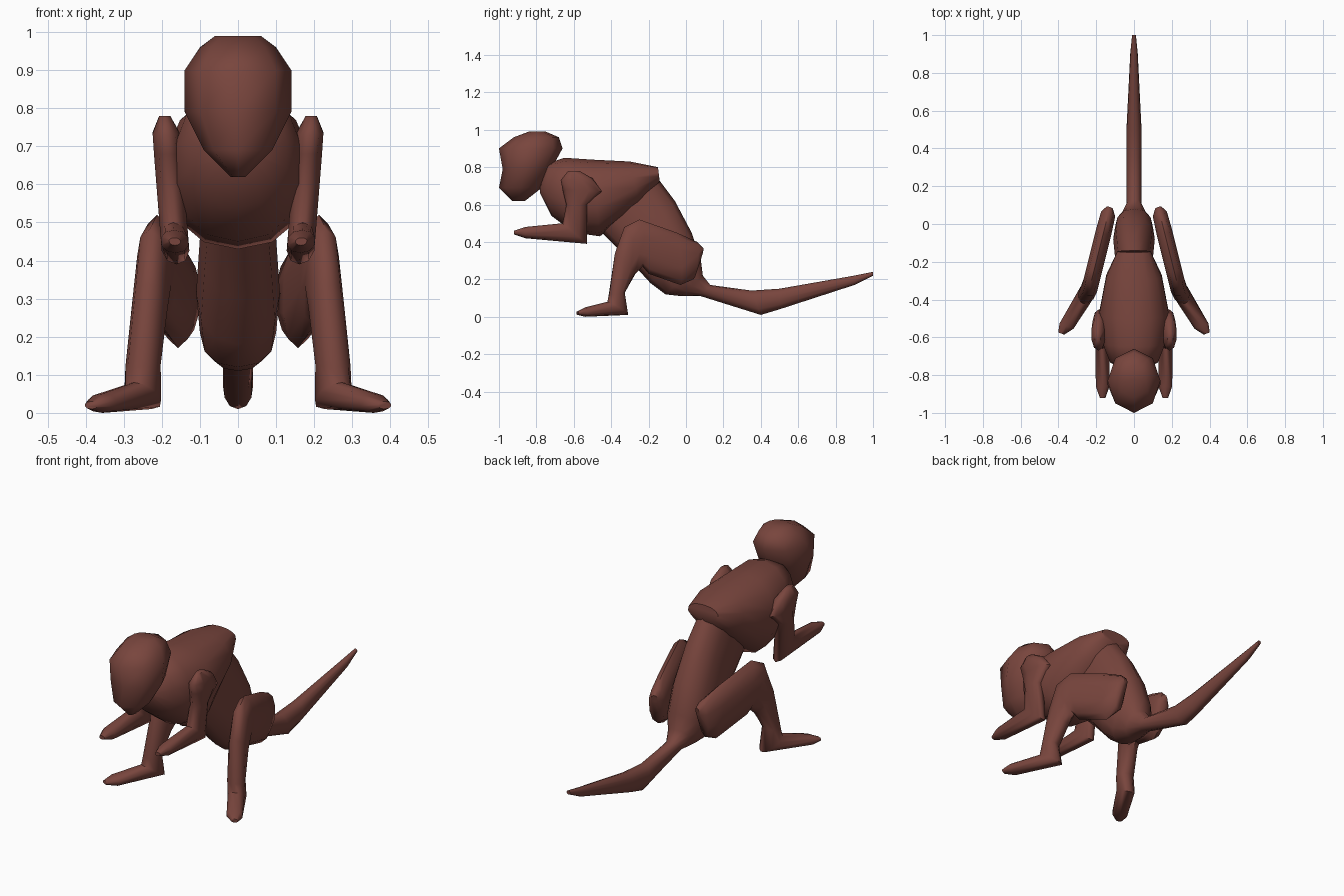
import bpy
import bmesh
from math import cos, sin, pi, radians, copysign
from mathutils import Vector

default_cube = bpy.data.objects.get("Cube")
if default_cube:
    bpy.data.objects.remove(default_cube, do_unlink=True)

brown = bpy.data.materials.new("reddish brown")
brown.use_nodes = True
brown.diffuse_color = (.19, .06, .047, 1)
shader = brown.node_tree.nodes["Principled BSDF"]
shader.inputs["Base Color"].default_value = brown.diffuse_color


def oval(ring, sides, yaw, power):
    """Points of a softened oval between two edge points."""
    upper, lower, half_width = ring
    middle = (upper + lower) / 2
    reach = upper - middle
    across = Vector((cos(yaw), sin(yaw), 0)) * half_width
    points = []
    for step in range(sides):
        turn = 2 * pi * step / sides
        along = copysign(abs(cos(turn)) ** power, cos(turn))
        aside = copysign(abs(sin(turn)) ** power, sin(turn))
        points.append(middle + reach * along + across * aside)
    return points


def loft(name, rings, sides, yaw=0, power=.9):
    """Skin a row of ovals into one closed, smooth part."""
    bm = bmesh.new()
    loops = [[bm.verts.new(point) for point in oval(ring, sides, yaw, power)]
             for ring in rings]
    for current, following in zip(loops, loops[1:]):
        for step in range(sides):
            after = (step + 1) % sides
            bm.faces.new((current[step], current[after],
                          following[after], following[step]))
    bm.faces.new(loops[0])
    bm.faces.new(loops[-1])
    bmesh.ops.recalc_face_normals(bm, faces=bm.faces)
    mesh = bpy.data.meshes.new(name)
    bm.to_mesh(mesh)
    bm.free()
    mesh.materials.append(brown)
    part = bpy.data.objects.new(name, mesh)
    bpy.context.collection.objects.link(part)
    bpy.ops.object.select_all(action='DESELECT')
    part.select_set(True)
    bpy.context.view_layer.objects.active = part
    bpy.ops.object.shade_smooth_by_angle(angle=radians(60))


def central_part(name, outline, sides, power=.9):
    """Loft on the middle plane: back edge, belly edge and half width."""
    rings = [(Vector((0, back_y, back_z)), Vector((0, belly_y, belly_z)), half)
             for back_y, back_z, belly_y, belly_z, half in outline]
    loft(name, rings, sides, power=power)


def limb_pair(name, outline, place, half_width, yaw=0):
    """Loft a left and a right limb; place gives the sideways offset."""
    last = len(outline) - 1
    for label, side in (("left", 1), ("right", -1)):
        rings = []
        for index, (front_y, front_z, rear_y, rear_z) in enumerate(outline):
            # Limbs keep their width and narrow only near both ends
            from_middle = abs(2 * index / last - 1)
            half = half_width * (1 - .6 * from_middle ** 8)
            front = Vector((side * place(front_y, front_z), front_y, front_z))
            rear = Vector((side * place(rear_y, rear_z), rear_y, rear_z))
            rings.append((front, rear, half))
        loft(label + "_" + name, rings, sides=10, yaw=side * yaw)


def arm_offset(y, z):
    """Arms lean outward towards the shoulder."""
    return .13 + .08 * z


def leg_offset(y, z):
    """Legs splay forward, and the feet splay further."""
    foot_splay = max(0, -y - .38) * .45
    return .15 - .25 * y + foot_splay


# Head: level rings from chin to crown, with height, face, nape, half width
head_levels = [
    (.62, -.93, -.86, .02),
    (.69, -1, -.77, .09),
    (.79, -.98, -.72, .14),
    (.9, -1, -.66, .14),
    (.96, -.92, -.68, .1),
    (.99, -.84, -.75, .06),
]
head = [(face, height, nape, height, half)
        for height, face, nape, half in head_levels]
central_part("head", head, sides=8, power=1)

# Chest shell: from the breast to the raised rear rim
central_part("chest", [
    (-.78, .7, -.78, .66, .04),
    (-.74, .82, -.72, .54, .13),
    (-.65, .85, -.6, .45, .17),
    (-.5, .84, -.46, .43, .19),
    (-.3, .83, -.25, .6, .15),
    (-.15, .8, -.14, .72, .09),
], sides=14)

# Belly and rump, running on into the tail
central_part("belly_and_tail", [
    (-.18, .78, -.5, .5, .08),
    (-.06, .62, -.3, .3, .1),
    (.03, .45, -.19, .18, .11),
    (.08, .3, -.11, .12, .1),
    (.09, .22, -.02, .11, .07),
    (.13, .17, .08, .11, .04),
    (.35, .14, .4, .01, .04),
    (.5, .15, .5, .04, .04),
    (.9, .22, .9, .17, .02),
    (1, .24, 1, .22, .01),
], sides=12)

# Arms: shoulder blade, elbow and forearm
limb_pair("arm", [
    (-.63, .78, -.57, .78),
    (-.67, .73, -.5, .74),
    (-.66, .68, -.45, .67),
    (-.64, .6, -.53, .6),
    (-.66, .5, -.53, .39),
    (-.86, .48, -.86, .42),
    (-.92, .46, -.92, .44),
], arm_offset, half_width=.038)

# Hind legs: haunch, knee, shin and foot
limb_pair("hind_leg", [
    (.09, .37, .08, .32),
    (.06, .4, .04, .2),
    (-.05, .45, -.03, .17),
    (-.25, .52, -.2, .23),
    (-.33, .48, -.23, .27),
    (-.38, .34, -.27, .23),
    (-.41, .12, -.33, .13),
    (-.42, .08, -.31, .01),
    (-.54, .05, -.54, 0),
    (-.58, .03, -.58, .01),
], leg_offset, half_width=.045, yaw=.35)
